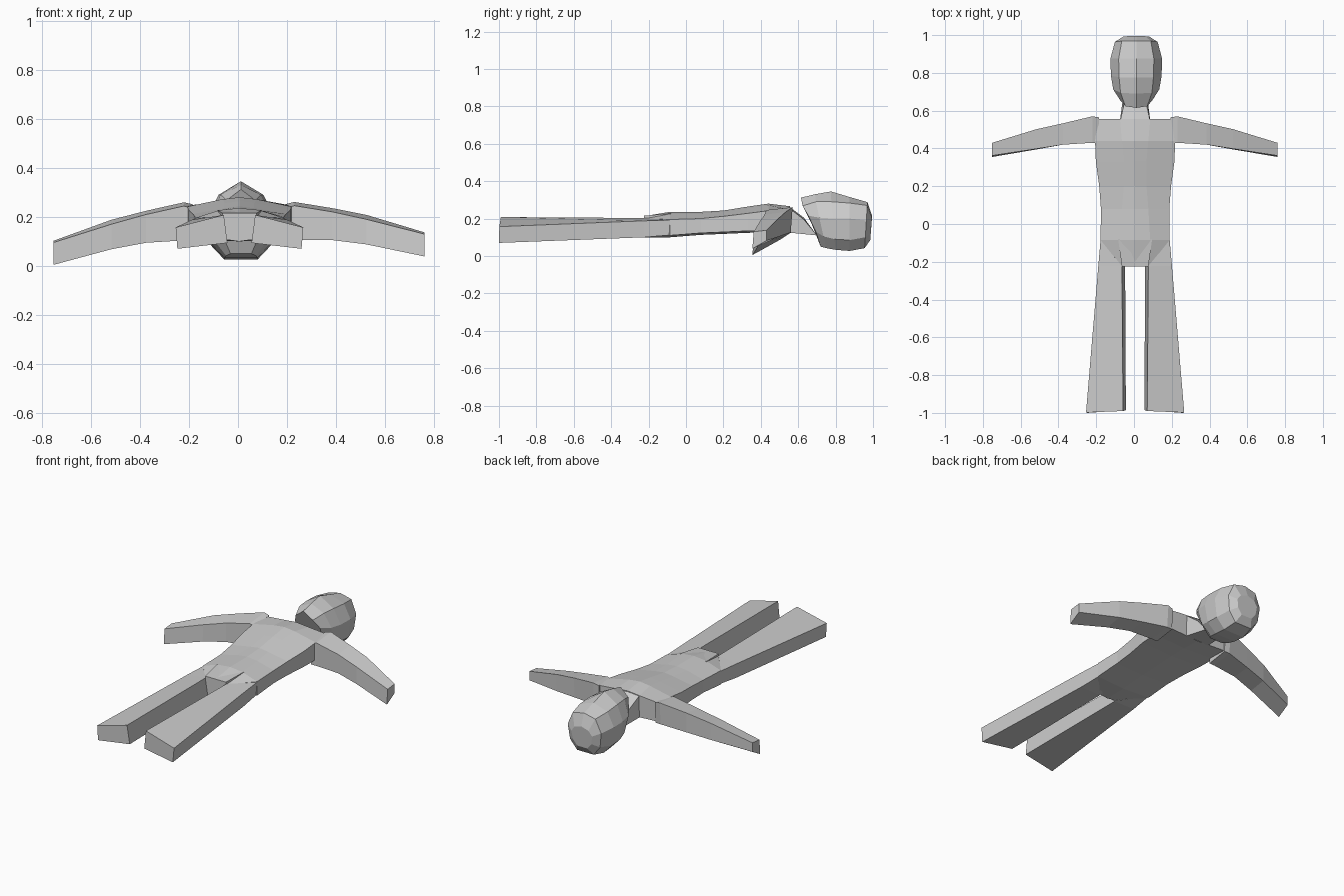
import bpy

CX = 0.006  # body centre line


def loft(name, rings, caps=(True, True)):
    """Skin a list of equal-length point rings into one flat-shaded mesh."""
    n = len(rings[0])
    verts = [p for r in rings for p in r]
    faces = []
    for i in range(len(rings) - 1):
        for j in range(n):
            k = (j + 1) % n
            faces.append((i*n + j, i*n + k, (i+1)*n + k, (i+1)*n + j))
    if caps[0]:
        faces.append(tuple(range(n))[::-1])
    if caps[1]:
        faces.append(tuple(range((len(rings) - 1)*n, len(rings)*n)))
    me = bpy.data.meshes.new(name)
    me.from_pydata(verts, [], faces)
    # consistent outward normals
    import bmesh
    bm = bmesh.new()
    bm.from_mesh(me)
    bmesh.ops.recalc_face_normals(bm, faces=bm.faces)
    bm.to_mesh(me)
    bm.free()
    ob = bpy.data.objects.new(name, me)
    bpy.context.collection.objects.link(ob)
    return ob


# Torso and neck: y, half width, centre top, side top, bottom, inner top width
def torso_ring(y, w, top, side, bottom, inner):
    return [(CX - w, y, side), (CX - inner, y, top - 0.008), (CX, y, top),
            (CX + inner, y, top - 0.008), (CX + w, y, side),
            (CX + w, y, bottom + 0.01), (CX, y, bottom), (CX - w, y, bottom + 0.01)]


loft("torso", [torso_ring(*r) for r in [
    (-0.225, 0.070, 0.213, 0.200, 0.10, 0.05),
    (-0.085, 0.183, 0.236, 0.195, 0.10, 0.08),
    (0.08, 0.181, 0.236, 0.200, 0.113, 0.07),
    (0.20, 0.190, 0.243, 0.212, 0.118, 0.06),
    (0.33, 0.208, 0.264, 0.228, 0.124, 0.06),
    (0.44, 0.212, 0.280, 0.242, 0.126, 0.07),
    (0.555, 0.200, 0.266, 0.248, 0.122, 0.08)]])

loft("neck", [
    [(CX - 0.078, 0.55, 0.258), (CX, 0.55, 0.265), (CX + 0.078, 0.55, 0.258),
     (CX + 0.08, 0.55, 0.125), (CX - 0.08, 0.55, 0.125)],
    [(CX - 0.06, 0.63, 0.195), (CX, 0.63, 0.205), (CX + 0.06, 0.63, 0.195),
     (CX + 0.06, 0.70, 0.11), (CX - 0.06, 0.70, 0.11)]])

# Pelvis front flap raised over the hip joints
loft("pelvis_flap", [
    [(CX - 0.09, -0.08, 0.228), (CX + 0.09, -0.08, 0.228),
     (CX + 0.09, -0.08, 0.12), (CX - 0.09, -0.08, 0.12)],
    [(CX - 0.07, -0.225, 0.215), (CX + 0.07, -0.225, 0.215),
     (CX + 0.07, -0.225, 0.105), (CX - 0.07, -0.225, 0.105)]])


# Head: rings from chin to crown, each leaning so the face is lower than the nape
def head_ring(y_face, y_nape, w, ridge, cheek, side, low, bottom):
    pts = [(0, 0, ridge), (0.68, 0.08, cheek), (1, 0.38, side),
           (0.9, 0.75, low), (0.5, 1, bottom)]
    half = [(w*a, y_face + (y_nape - y_face)*t, z) for a, t, z in pts]
    c = CX + 0.006
    left = [(c - x, y, z) for x, y, z in half[:0:-1]]
    right = [(c + x, y, z) for x, y, z in half]
    return right + left


loft("head", [head_ring(*r) for r in [
    (0.615, 0.72, 0.085, 0.312, 0.268, 0.215, 0.13, 0.05),
    (0.69, 0.75, 0.122, 0.330, 0.290, 0.205, 0.105, 0.042),
    (0.775, 0.80, 0.134, 0.345, 0.290, 0.200, 0.09, 0.033),
    (0.875, 0.875, 0.137, 0.315, 0.283, 0.200, 0.085, 0.027),
    (0.97, 0.955, 0.113, 0.288, 0.270, 0.190, 0.10, 0.042),
    (0.995, 0.985, 0.070, 0.215, 0.20, 0.170, 0.12, 0.085)]])


# Arms: x, then (y, z) of front top, back top, back bottom, front bottom
ARM = [(0.190, (0.43, 0.235), (0.565, 0.252), (0.56, 0.125), (0.43, 0.105)),
       (0.225, (0.43, 0.245), (0.570, 0.260), (0.56, 0.125), (0.43, 0.105)),
       (0.38, (0.42, 0.215), (0.533, 0.230), (0.53, 0.110), (0.42, 0.100)),
       (0.52, (0.398, 0.180), (0.502, 0.198), (0.50, 0.095), (0.395, 0.078)),
       (0.755, (0.362, 0.113), (0.430, 0.120), (0.43, 0.065), (0.355, 0.022))]

# Legs: (outer/inner x, y, z) of outer top, inner top, inner bottom, outer bottom
LEG = [[(0.183, -0.085, 0.192), (0.07, -0.222, 0.203), (0.055, -0.222, 0.105), (0.178, -0.085, 0.112)],
       [(0.195, -0.222, 0.188), (0.07, -0.224, 0.203), (0.053, -0.224, 0.100), (0.19, -0.222, 0.100)],
       [(0.260, -0.998, 0.157), (0.064, -0.990, 0.208), (0.049, -0.985, 0.094), (0.253, -1.0, 0.070)]]

for label, s in (("left", -1), ("right", 1)):
    # the right arm is raised a little more than the left
    rings = [[(CX*0.7 + s*x, y, z + s*0.017*max(0, x - 0.2)/0.555) for y, z in pts]
             for x, *pts in ARM]
    loft(label + "_arm", rings)
    loft(label + "_leg", [[(CX + s*x, y, z) for x, y, z in r] for r in LEG])
